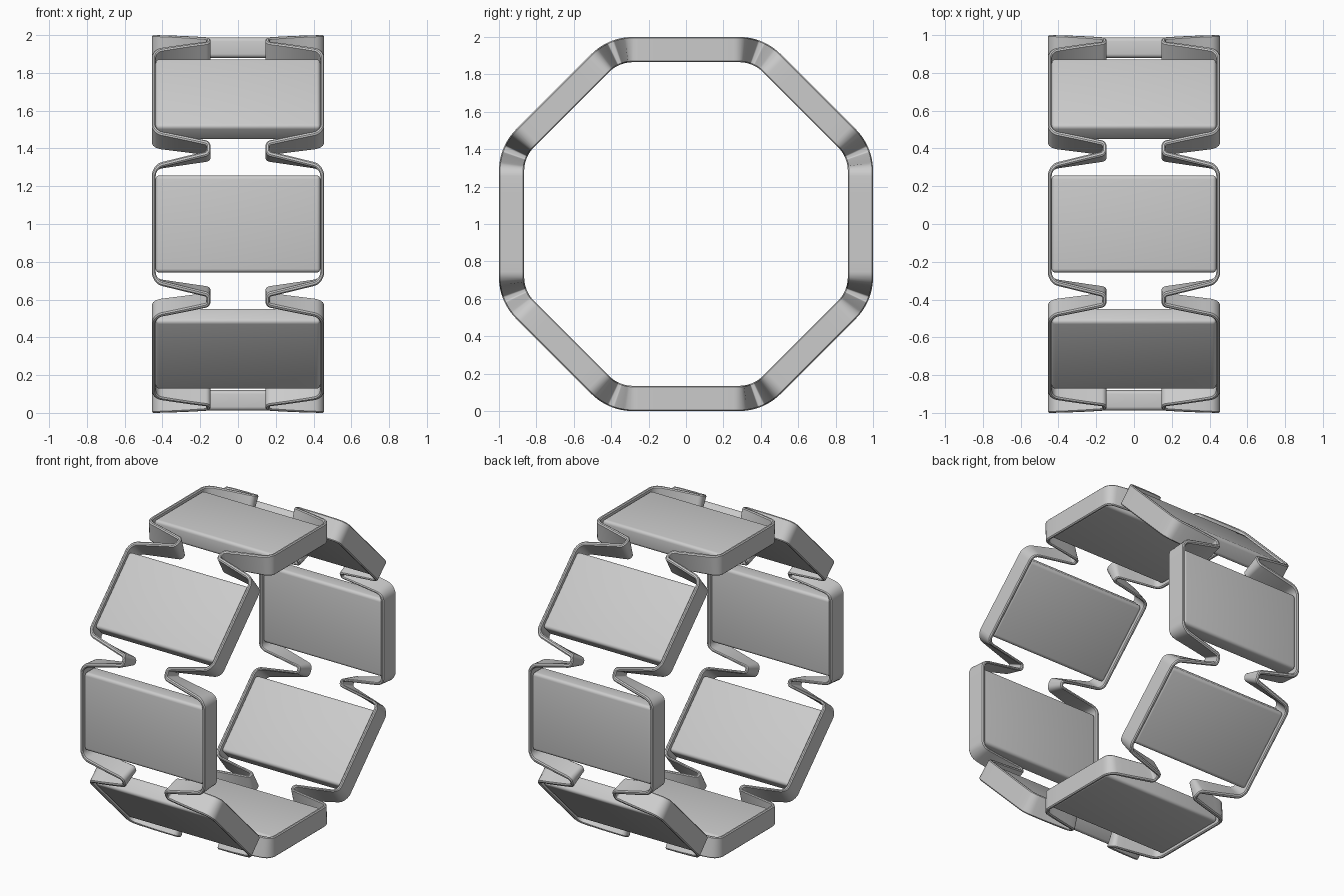
import bpy, bmesh, math
from mathutils import Vector, Matrix

cube = bpy.data.objects.get("Cube")
if cube:
    bpy.data.objects.remove(cube)

SIDES = 8
STEP = 2 * math.pi / SIDES
OUTER, INNER = 1.0, 0.865           # band distances from the ring axis
MID = (OUTER + INNER) / 2
FLAT = 0.284                        # half length of each straight side
PIVOT = FLAT / math.tan(STEP / 2)   # distance of the corner arc centres
BEND = MID - PIVOT                  # corner arc radius at mid height
HALF = FLAT + BEND * STEP / 2       # half of one repeat, unrolled

grey = bpy.data.materials.new("plain_grey")
grey.use_nodes = True
grey.diffuse_color = (0.6, 0.6, 0.6, 1)
grey.node_tree.nodes["Principled BSDF"].inputs["Base Color"].default_value = (0.6, 0.6, 0.6, 1)


def finish(name, bm):
    bmesh.ops.recalc_face_normals(bm, faces=bm.faces)
    mesh = bpy.data.meshes.new(name)
    bm.to_mesh(mesh)
    bm.free()
    mesh.materials.append(grey)
    obj = bpy.data.objects.new(name, mesh)
    bpy.context.collection.objects.link(obj)
    bpy.ops.object.select_all(action='DESELECT')
    obj.select_set(True)
    bpy.context.view_layer.objects.active = obj
    bpy.ops.object.shade_smooth_by_angle(angle=math.radians(35))
    return obj


def wrap(s, x, r):
    """Roll a point of the unrolled strip round the rounded octagon."""
    k = round(s / (2 * HALF))
    d = s - k * 2 * HALF
    a = max(abs(d) - FLAT, 0) / BEND
    side = min(abs(d), FLAT) + (r - PIVOT) * math.sin(a)
    up = PIVOT + (r - PIVOT) * math.cos(a)
    p = Vector((x, math.copysign(side, d), up))
    return Matrix.Rotation(-k * STEP, 3, 'X') @ p + Vector((0, 0, 1))


def fillet(prev, p, nxt, radius, n=6):
    """Points of a rounded corner at p."""
    u, v = (prev - p).normalized(), (nxt - p).normalized()
    half = u.angle(v) / 2
    t = radius / math.tan(half)
    centre = p + (u + v).normalized() * radius / math.sin(half)
    a, b = p + u * t - centre, p + v * t - centre
    turn = math.atan2(a.x * b.y - a.y * b.x, a.dot(b))
    return [centre + Matrix.Rotation(turn * i / n, 2) @ a for i in range(n + 1)]


# Unrolled meander: long side, fold inward, narrow tip, fold outward
corners = []
for k in range(SIDES):
    base = (2 * k + 1) * HALF
    for ds, x, radius in ((-0.081, 0.446, 0.055), (-0.023, 0.156, 0.02),
                          (0.023, 0.156, 0.02), (0.081, 0.446, 0.055)):
        corners.append((Vector((base + ds, x)), radius))
length = 2 * HALF * SIDES
count = len(corners)
rounded = []
for i, (p, radius) in enumerate(corners):
    prev = corners[i - 1][0] - Vector((length if i == 0 else 0, 0))
    nxt = corners[(i + 1) % count][0] + Vector((length if i == count - 1 else 0, 0))
    rounded += fillet(prev, p, nxt, radius)

# Subdivide the long strands so that they bend round the corners
path = []
for i, p in enumerate(rounded):
    q = rounded[i + 1] if i + 1 < len(rounded) else rounded[0] + Vector((length, 0))
    n = 6 if (q - p).length > 0.1 else 1
    path += [p.lerp(q, j / n) for j in range(n)]

# Soft-edged wall section: sideways offset and distance from the axis
T, C = 0.0105, 0.006
section = [(-T, INNER + C), (-T + C, INNER), (T - C, INNER), (T, INNER + C),
           (T, OUTER - C), (T - C, OUTER), (-T + C, OUTER), (-T, OUTER - C)]


def band(name, sign):
    bm = bmesh.new()
    rings = []
    for i, p in enumerate(path):
        before = path[i - 1] - Vector((length if i == 0 else 0, 0))
        after = path[(i + 1) % len(path)] + Vector((length if i == len(path) - 1 else 0, 0))
        d1, d2 = (p - before).normalized(), (after - p).normalized()
        d = (d1 + d2).normalized()
        side = Vector((-d.y, d.x)) / d.dot(d1)
        rings.append([bm.verts.new(wrap(p.x + side.x * o, sign * (p.y + side.y * o), r))
                      for o, r in section])
    for i, ring in enumerate(rings):
        following = rings[(i + 1) % len(rings)]
        for j in range(len(section)):
            m = (j + 1) % len(section)
            bm.faces.new((ring[j], ring[m], following[m], following[j]))
    finish(name, bm)


band("left_band", 1)
band("right_band", -1)

# Rounded tiles held between the two bands
for k in range(SIDES):
    bm = bmesh.new()
    bmesh.ops.create_cube(bm, size=1)
    bmesh.ops.scale(bm, vec=(0.872, 0.514, 0.107), verts=bm.verts)
    bmesh.ops.bevel(bm, geom=bm.edges[:], offset=0.02, segments=4,
                    profile=0.5, affect='EDGES')
    bmesh.ops.translate(bm, vec=(0, 0, 0.9335), verts=bm.verts)
    bmesh.ops.rotate(bm, matrix=Matrix.Rotation(k * STEP, 3, 'X'), verts=bm.verts)
    bmesh.ops.translate(bm, vec=(0, 0, 1), verts=bm.verts)
    finish(f"tile_{k + 1}", bm)
